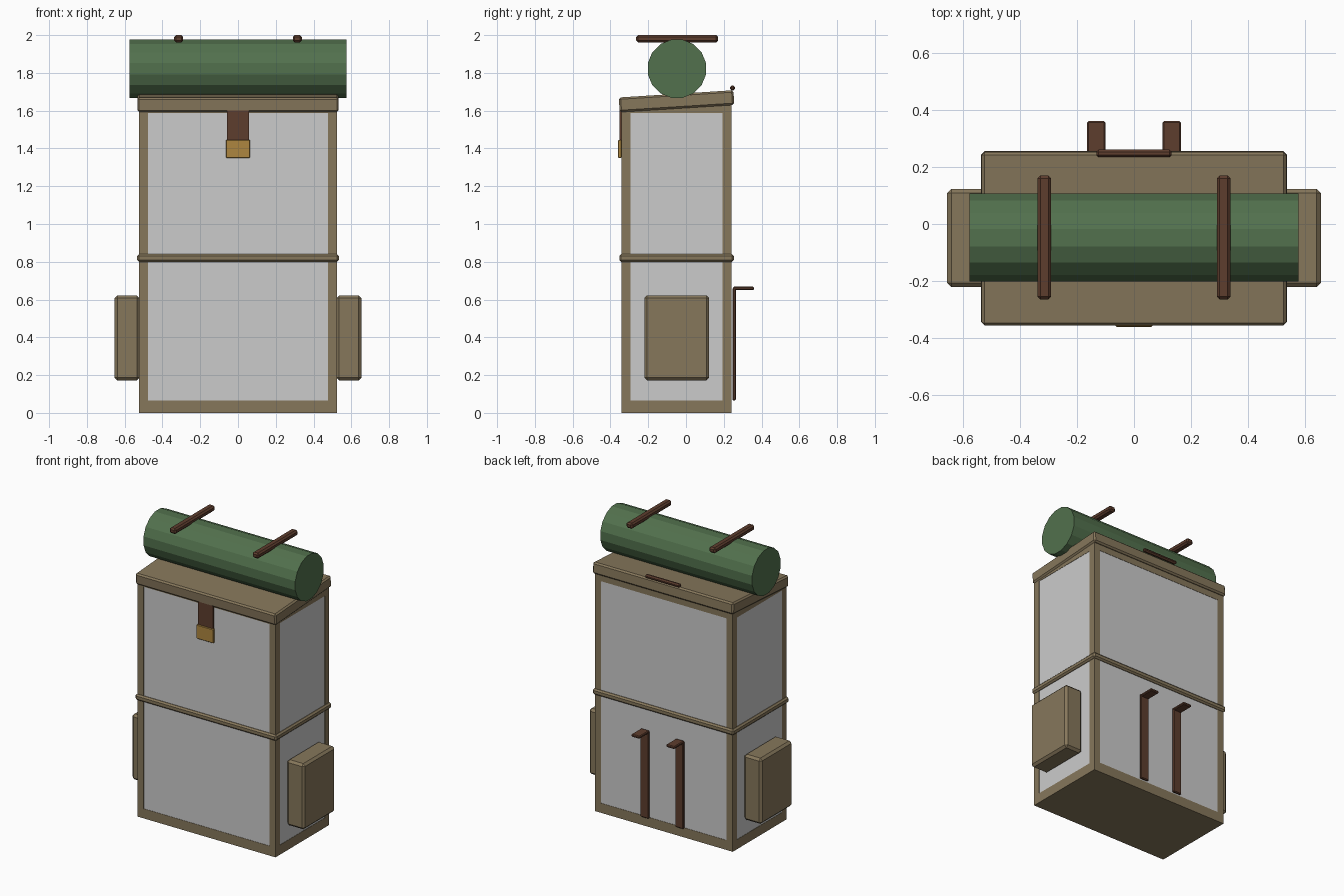
import bpy, bmesh, math
from mathutils import Matrix

if "Cube" in bpy.data.objects:
    bpy.data.objects.remove(bpy.data.objects["Cube"])


def material(name, rgb):
    m = bpy.data.materials.new(name)
    m.diffuse_color = (*rgb, 1)
    m.use_nodes = True
    m.node_tree.nodes["Principled BSDF"].inputs["Base Color"].default_value = m.diffuse_color
    return m


TAN = material("tan_canvas", (0.24, 0.185, 0.105))
GREEN = material("green_cloth", (0.085, 0.165, 0.075))
LEATHER = material("leather", (0.11, 0.047, 0.027))
BRASS = material("brass", (0.42, 0.24, 0.05))


def finish(name, bm, mat):
    me = bpy.data.meshes.new(name)
    bm.to_mesh(me)
    bm.free()
    if mat:
        me.materials.append(mat)
    ob = bpy.data.objects.new(name, me)
    bpy.context.collection.objects.link(ob)
    return ob


def box(name, x, y, z, mat=None, bevel=0.0):
    """Box from (min, max) ranges on each axis, optionally chamfered."""
    bm = bmesh.new()
    centre = [(a + b) / 2 for a, b in (x, y, z)]
    size = [b - a for a, b in (x, y, z)]
    bmesh.ops.create_cube(bm, size=1, matrix=Matrix.Translation(centre) @ Matrix.Diagonal((*size, 1)))
    ob = finish(name, bm, mat)
    if bevel:
        mod = ob.modifiers.new("chamfer", 'BEVEL')
        mod.width = bevel
        mod.segments = 1
    return ob


W, Y0, Y1 = 0.523, -0.341, 0.241   # body half width, front and back
P, E = 0.047, 0.002                # frame post width, panel recess
LOW, HIGH = 0.066, 1.587           # panel bottom and top

# Body: grey panels held in a tan frame
box("canvas_panels", (-W + E, W - E), (Y0 + E, Y1 - E), (LOW - 0.02, HIGH + 0.02))
box("base", (-W, W), (Y0, Y1), (0, LOW), TAN)
box("top_rim", (-W, W), (Y0, Y1), (HIGH, 1.635), TAN)
for sx, side in ((-1, "left"), (1, "right")):
    xs = tuple(sorted((sx * W, sx * (W - P))))
    box(f"front_post_{side}", xs, (Y0, Y0 + P), (LOW, HIGH), TAN)
    box(f"back_post_{side}", xs, (Y1 - P, Y1), (LOW, HIGH), TAN)
box("middle_band", (-0.535, 0.535), (-0.353, 0.253), (0.80, 0.84), TAN, 0.01)

# Lid, tilted towards the front
lid = box("lid", (-0.533, 0.533), (-0.304, 0.304), (-0.039, 0.039), TAN, 0.01)
lid.location = (0, -0.05, 1.65)
lid.rotation_euler.x = math.radians(3.6)
box("lid_handle", (-0.132, 0.132), (0.234, 0.26), (1.708, 1.732), LEATHER, 0.008)

# Front closing strap and buckle
box("closing_strap", (-0.057, 0.057), (-0.351, Y0), (1.36, 1.61), LEATHER)
box("buckle", (-0.064, 0.064), (-0.36, -0.342), (1.35, 1.445), BRASS, 0.003)

# Bedroll with sixteen flat sides
bm = bmesh.new()
bmesh.ops.create_cone(bm, cap_ends=True, segments=16, radius1=0.157, radius2=0.157, depth=1.15)
turn = Matrix.Rotation(math.pi / 2, 4, 'Y') @ Matrix.Rotation(math.pi / 16, 4, 'Z')
bm.transform(Matrix.Translation((0, -0.048, 1.822)) @ turn)
finish("bedroll", bm, GREEN)

# Paired parts: side pockets, bedroll straps, back straps
for sx, side in ((-1, "left"), (1, "right")):
    def span(a, b):
        return tuple(sorted((sx * a, sx * b)))
    box(f"pocket_{side}", span(0.521, 0.654), (-0.221, 0.123), (0.172, 0.622), TAN, 0.015)
    box(f"bedroll_strap_{side}", span(0.29, 0.338), (-0.264, 0.17), (1.962, 2.0), LEATHER, 0.01)
    box(f"back_strap_{side}", span(0.1, 0.164), (0.246, 0.264), (0.066, 0.662), LEATHER, 0.005)
    box(f"back_strap_tab_{side}", span(0.1, 0.164), (0.25, 0.36), (0.65, 0.668), LEATHER, 0.005)
